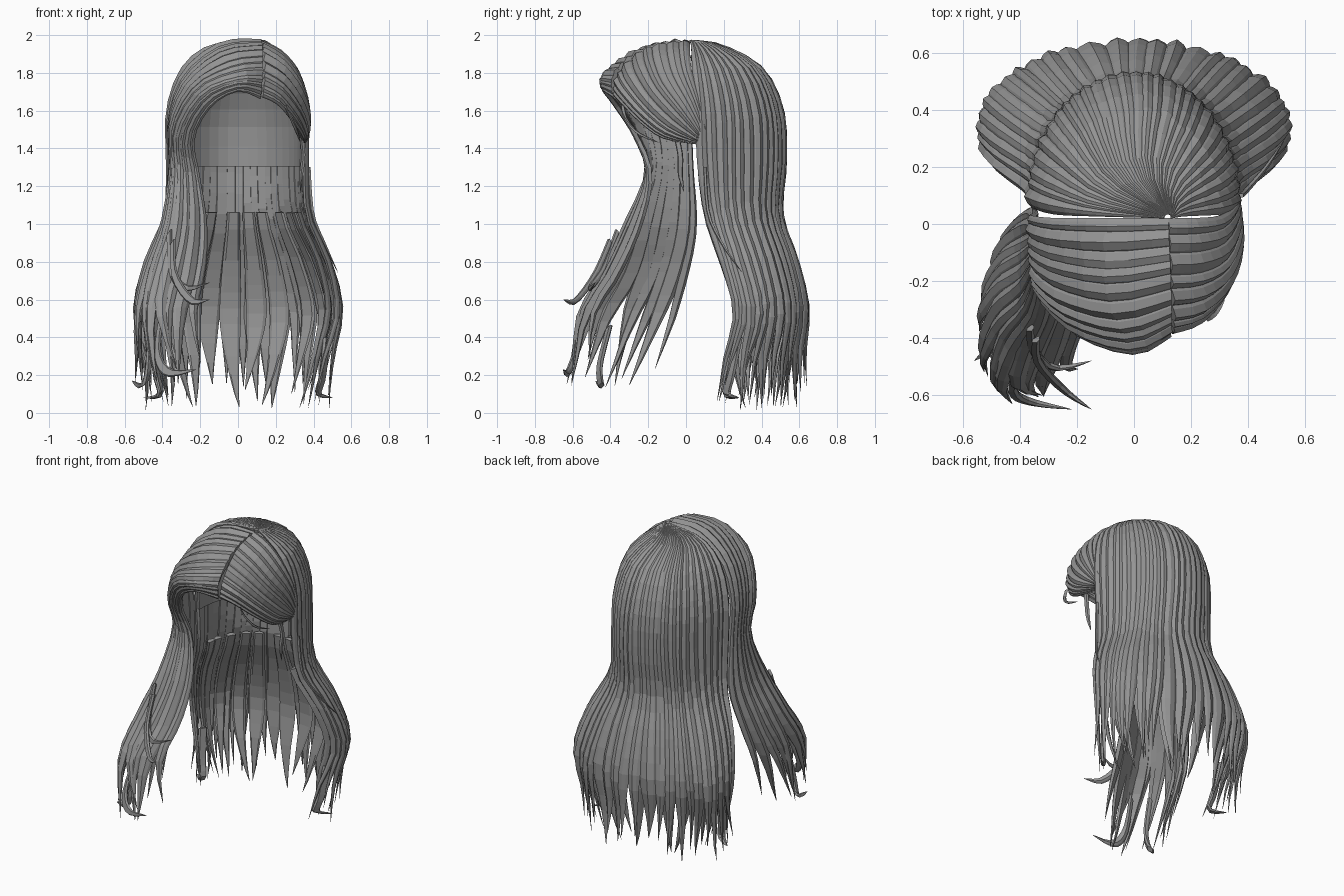
import bpy, bmesh, math, random
from mathutils import Vector

if "Cube" in bpy.data.objects:
    bpy.data.objects.remove(bpy.data.objects["Cube"])

random.seed(4)
hair = bpy.data.materials.new("grey_hair")
hair.diffuse_color = (0.30, 0.30, 0.30, 1)
hair.use_nodes = True
hair.node_tree.nodes["Principled BSDF"].inputs["Base Color"].default_value = hair.diffuse_color


def spline(rows, s):
    """Catmull-Rom through tuples of any length, s in 0..1."""
    n = len(rows) - 1
    x = min(max(s, 0), 1) * n
    i = min(int(x), n - 1)
    f = x - i
    a, b, c, d = rows[max(i - 1, 0)], rows[i], rows[i + 1], rows[min(i + 2, n)]
    return [q + 0.5 * f * (r - p + f * (2 * p - 5 * q + 4 * r - e + f * (3 * (q - r) + e - p)))
            for p, q, r, e in zip(a, b, c, d)]


def guide_sheet(guides):
    """Surface point from a few guide strands: u across, t root to tip."""
    return lambda u, t: Vector(spline([spline(g, t) for g in guides], u))


def add_strand(bm, sheet, u0, u1, side, rows=18, end=1.0, taper=0.8, curl=0.0, sway=0.0,
               wave=0.0, fat=0.3, back=0.012, root=0.0):
    """One closed lock of hair between u0 and u1 of a sheet, narrowing to a curled tip."""
    um, prev = (u0 + u1) / 2, None
    for k in range(rows + 1):
        f = k / rows
        t = root + (end - root) * f
        g = max(0, (f - taper) / (1 - taper))
        w = max(0.03, 1 - g ** 1.6)
        shift = wave * math.sin(f * 11 + um * 40) * f
        L, R = (sheet(um + (e - um) * w + shift, t) for e in (u0, u1))
        du = R - L
        dt = sheet(um, min(t + 0.01, 1)) - sheet(um, min(t, 0.99) - 0.01)
        nrm = du.cross(dt).normalized() * side
        h = min(fat * du.length, 0.035)
        off = nrm * curl * g * g + du.normalized() * sway * g * g
        ring = []
        for q in (0, 0.2, 0.5, 0.8, 1):
            ring.append(L + du * q + nrm * h * (1.1 * math.sin(math.pi * q) - 0.5) + off)
        for q in (0.85, 0.15):
            ring.append(L + du * q - nrm * (0.5 * h + back * w) + off)
        ring = [bm.verts.new(p) for p in ring]
        if prev:
            for j in range(7):
                bm.faces.new((prev[j], prev[(j + 1) % 7], ring[(j + 1) % 7], ring[j]))
        else:
            bm.faces.new(ring)
        prev = ring
    bm.faces.new(prev)


def finish(bm, name):
    bmesh.ops.recalc_face_normals(bm, faces=bm.faces)
    me = bpy.data.meshes.new(name)
    bm.to_mesh(me)
    bm.free()
    me.materials.append(hair)
    ob = bpy.data.objects.new(name, me)
    bpy.context.collection.objects.link(ob)
    return ob


def splits(n):
    """Uneven borders between n neighbouring strands."""
    return [0] + [(i + random.uniform(-0.25, 0.25)) / n for i in range(1, n)] + [1]


# Back curtain: rings of z, centre x, centre y, radius x, radius y, wrap past the sides
rings = [(1.975, .12, .02, .015, .015, 0), (1.945, .02, .03, .16, .17, 0),
         (1.82, .01, .04, .30, .37, 0), (1.60, 0, .06, .365, .455, 0),
         (1.33, 0, .09, .365, .44, .05), (1.05, 0, .14, .38, .37, .1),
         (.80, 0, .25, .49, .34, .2), (.54, 0, .34, .55, .30, .3),
         (.28, 0, .32, .49, .28, .35), (.02, 0, .32, .43, .25, .3)]


def curtain(u, t):
    z, cx, cy, rx, ry, a = spline(rings, t)
    p = -a + u * (math.pi + 2 * a)
    return Vector((cx + rx * math.cos(p), cy + ry * math.sin(p), z))


bm = bmesh.new()
b = splits(27)
for i in range(27):
    lean = 0.07 * math.cos(math.pi * (b[i] + b[i + 1]) / 2)
    add_strand(bm, curtain, b[i] - .006, b[i + 1] + .006, -1, 22, random.uniform(.93, 1),
               random.uniform(.72, .82), random.uniform(-.02, .06),
               -lean + random.uniform(-.03, .03), .004, random.uniform(.2, .4))
# second layer of shorter tips under the curtain
for i in range(12):
    u = (i + .5) / 12 + random.uniform(-.02, .02)
    add_strand(bm, lambda u, t: curtain(u, t) * 1 + Vector((-.05 * math.cos(math.pi * u),
               -.04 * math.sin(math.pi * u), 0)), u - .03, u + .03, -1, 12, random.uniform(.95, 1),
               .55, -.02, random.uniform(-.05, .05), 0, .25, .01, .55)
finish(bm, "back_curtain")

# Inner scalp cap with a straight lower rim
bm = bmesh.new()
cap_rows = []
for k in range(9):
    t = .08 + k * .365 / 8
    cap_rows.append([bm.verts.new(curtain(j / 20, t) * .93 + Vector((0, .0, .07)))
                     for j in range(21)])
for r0, r1 in zip(cap_rows, cap_rows[1:]):
    for j in range(20):
        bm.faces.new((r0[j], r0[j + 1], r1[j + 1], r1[j]))
cap = finish(bm, "scalp_cap")
mod = cap.modifiers.new("thickness", 'SOLIDIFY')
mod.thickness = .012

# Left fringe sweeping off the parting into the long front lock
left = guide_sheet([
    [(.12, .02, 1.965), (-.08, .02, 1.96), (-.28, .02, 1.82), (-.365, .03, 1.58), (-.36, .04, 1.3),
     (-.37, .06, 1.0), (-.42, .02, .75), (-.46, -.06, .5), (-.42, -.22, .16)],
    [(.13, -.2, 1.94), (-.08, -.24, 1.91), (-.27, -.2, 1.76), (-.36, -.14, 1.55), (-.36, -.11, 1.3),
     (-.40, -.16, 1.0), (-.49, -.22, .75), (-.53, -.32, .5), (-.48, -.42, .13)],
    [(.13, -.38, 1.80), (0, -.445, 1.79), (-.2, -.39, 1.71), (-.33, -.27, 1.5), (-.33, -.21, 1.28),
     (-.36, -.33, 1.0), (-.43, -.44, .75), (-.47, -.57, .5), (-.42, -.58, .13)],
    [(.12, -.38, 1.66), (0, -.44, 1.70), (-.14, -.38, 1.62), (-.23, -.27, 1.45), (-.2, -.2, 1.25),
     (-.16, -.25, 1.0), (-.17, -.36, .75), (-.23, -.5, .5), (-.25, -.52, .13)]])
bm = bmesh.new()
b = splits(13)
for i in range(13):
    add_strand(bm, left, b[i] - .015, b[i + 1] + .015, -1, 22, random.uniform(.94, 1),
               random.uniform(.76, .84), random.uniform(0, .07), random.uniform(-.06, .08),
               .008, random.uniform(.2, .35), .02)
finish(bm, "left_fringe_and_lock")

# Right fringe swept back to the temple
right = guide_sheet([
    [(.12, .02, 1.965), (.22, .02, 1.92), (.31, .03, 1.82), (.36, .07, 1.67), (.37, .11, 1.5)],
    [(.13, -.2, 1.93), (.24, -.19, 1.86), (.33, -.14, 1.74), (.375, -.03, 1.6), (.37, .08, 1.46)],
    [(.14, -.36, 1.79), (.24, -.33, 1.73), (.33, -.23, 1.61), (.37, -.1, 1.5), (.36, .07, 1.43)],
    [(.13, -.38, 1.67), (.21, -.34, 1.63), (.30, -.24, 1.53), (.35, -.12, 1.45), (.34, .06, 1.42)]])
bm = bmesh.new()
b = splits(10)
for i in range(10):
    add_strand(bm, right, b[i] - .015, b[i + 1] + .015, 1, 12, 1, .9, 0, 0, 0,
               random.uniform(.25, .4), .02)
finish(bm, "right_fringe")


# Loose wisps: path points, half width, width direction
def wisp(bm, pts, w, d):
    d = Vector(d) * w
    add_strand(bm, guide_sheet([[Vector(p) - d for p in pts], [Vector(p) + d for p in pts]]),
               0, 1, 1, 10, 1, .45)


bm = bmesh.new()
wisp(bm, [(-.34, -.40, .9), (-.33, -.48, .72), (-.24, -.58, .59), (-.15, -.65, .60)], .025, (.5, 0, .8))
wisp(bm, [(-.36, -.36, .95), (-.35, -.43, .76), (-.28, -.5, .66), (-.15, -.48, .69)], .025, (.5, 0, .8))
wisp(bm, [(-.40, -.50, .5), (-.42, -.58, .3), (-.36, -.62, .21), (-.22, -.65, .23)], .03, (.5, 0, .8))
wisp(bm, [(-.47, -.40, .45), (-.48, -.45, .25), (-.51, -.45, .15), (-.56, -.48, .17)], .03, (.5, .5, .5))
wisp(bm, [(.37, .1, 1.3), (.39, .12, 1.05), (.46, .2, .88), (.53, .3, .74)], .008, (0, 1, 0))
wisp(bm, [(.33, -.05, 1.46), (.34, -.03, 1.36), (.33, -.03, 1.26), (.33, -.01, 1.17)], .015, (0, 1, 0))
wisp(bm, [(.25, -.33, 1.62), (.28, -.31, 1.55), (.31, -.25, 1.48), (.33, -.14, 1.43)], .01, (0, 0, 1))
for s in (-1, 1):  # side tips flicking outward
    wisp(bm, [(s * .46, .28, .4), (s * .44, .24, .2), (s * .42, .22, .1), (s * .50, .28, .08)],
         .03, (.5, .8, 0))
finish(bm, "loose_wisps")
